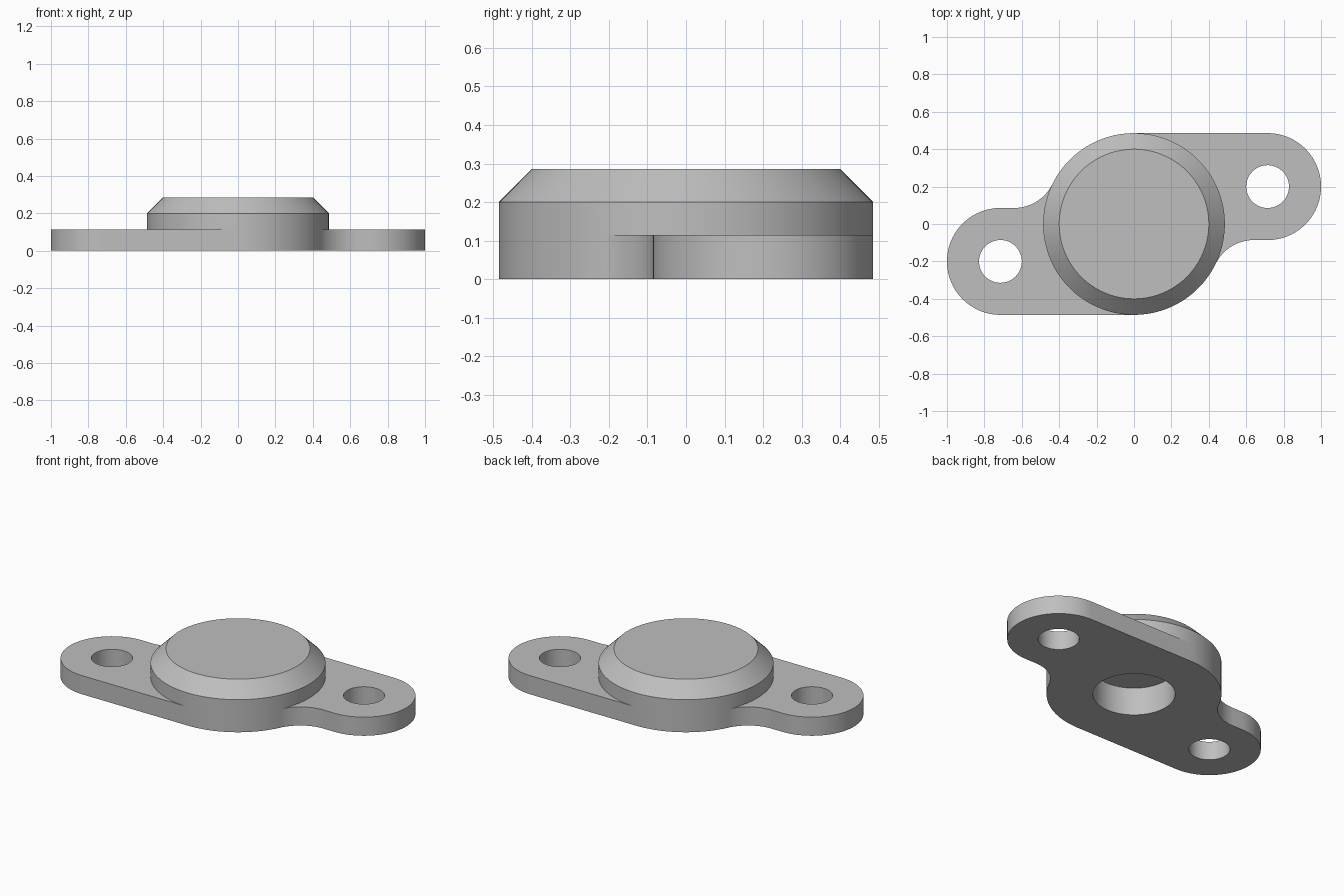
import bpy
import bmesh
from math import sin, cos, atan2, radians, degrees, sqrt, ceil

if "Cube" in bpy.data.objects:
    bpy.data.objects.remove(bpy.data.objects["Cube"], do_unlink=True)

U = 1 / 35                                   # one design unit
HUB_R, TOP_R, BORE_R, HOLE_R = 17 * U, 14 * U, 8 * U, 4 * U
EAR_X, EAR_Y, EAR_R, FILLET_R = 25 * U, 7 * U, 10 * U, 8 * U
PLATE_Z, BORE_Z, RIM_Z, TOP_Z = 4 * U, 6 * U, 7 * U, 10 * U

# Fillet centre, tangent to the ear's inner edge and to the hub
fil_y = EAR_Y - EAR_R - FILLET_R
fil_x = sqrt((HUB_R + FILLET_R) ** 2 - fil_y ** 2)
join = degrees(atan2(fil_y, fil_x))


def arc(cx, cy, r, a0, a1, step=3):
    n = ceil(abs(a1 - a0) / step)
    angles = [radians(a0 + (a1 - a0) * i / n) for i in range(n + 1)]
    return [(cx + r * cos(a), cy + r * sin(a)) for a in angles]


def turned(points):
    return [(-x, -y) for x, y in points]


bm = bmesh.new()


def ring(points, z):
    return [bm.verts.new((x, y, z)) for x, y in points]


def circle(cx, cy, r, z):
    return ring(arc(cx, cy, r, 0, 360)[:-1], z)


def wall(low, high):
    for i in range(len(low)):
        j = (i + 1) % len(low)
        bm.faces.new((low[i], low[j], high[j], high[i]))


def fill(*loops):
    edges = []
    for loop in loops:
        for i, v in enumerate(loop):
            pair = (loop[i - 1], v)
            edges.append(bm.edges.get(pair) or bm.edges.new(pair))
    bmesh.ops.triangle_fill(bm, edges=edges, use_beauty=True)


# Plate outline, clockwise: ear edge, then exposed hub arc, then both turned
ear = ([(0, HUB_R)] + arc(EAR_X, EAR_Y, EAR_R, 90, -90)
       + arc(fil_x, fil_y, FILLET_R, 90, 180 + join))
exposed = arc(0, 0, HUB_R, join, -90)[1:-1]
covered = arc(0, 0, HUB_R, 90, join)[1:-1]
outline = ear + exposed + turned(ear) + turned(exposed)
half = len(outline) // 2
n_ear = len(ear)

base = ring(outline, 0)
shelf = ring(outline, PLATE_Z)
wall(base, shelf)

# Hub foot shares its exposed arcs with the plate outline
under_a = ring(covered, PLATE_Z)
under_b = ring(turned(covered), PLATE_Z)
ear_a, ear_b = shelf[:n_ear], shelf[half:half + n_ear]
foot = ([ear_a[0]] + under_a + shelf[n_ear - 1:half]
        + [ear_b[0]] + under_b + shelf[half + n_ear - 1:])

# Hub wall, chamfer and flat crown
foot_xy = [(v.co.x, v.co.y) for v in foot]
rim = ring(foot_xy, RIM_Z)
crown = ring([(x * TOP_R / HUB_R, y * TOP_R / HUB_R) for x, y in foot_xy], TOP_Z)
wall(foot, rim)
wall(rim, crown)
bm.faces.new(crown)

# Bolt holes and ear tops
bottom_loops = [base]
for side, edge, under in ((1, ear_a, under_a), (-1, ear_b, under_b)):
    low = circle(side * EAR_X, side * EAR_Y, HOLE_R, 0)
    high = circle(side * EAR_X, side * EAR_Y, HOLE_R, PLATE_Z)
    wall(low, high)
    fill(edge + under[::-1], high)
    bottom_loops.append(low)

# Blind bore and underside
bore_low = circle(0, 0, BORE_R, 0)
bore_high = circle(0, 0, BORE_R, BORE_Z)
wall(bore_low, bore_high)
bm.faces.new(bore_high)
fill(*bottom_loops, bore_low)

bmesh.ops.recalc_face_normals(bm, faces=bm.faces)
mesh = bpy.data.meshes.new("flange_housing")
bm.to_mesh(mesh)
bm.free()
housing = bpy.data.objects.new("flange_housing", mesh)
bpy.context.scene.collection.objects.link(housing)

# Plain grey finish
grey = bpy.data.materials.new("plain_grey")
grey.use_nodes = True
colour = (0.52, 0.52, 0.52, 1)
grey.diffuse_color = colour
grey.node_tree.nodes["Principled BSDF"].inputs["Base Color"].default_value = colour
mesh.materials.append(grey)

bpy.ops.object.select_all(action="DESELECT")
housing.select_set(True)
bpy.context.view_layer.objects.active = housing
bpy.ops.object.shade_smooth_by_angle(angle=radians(30))
